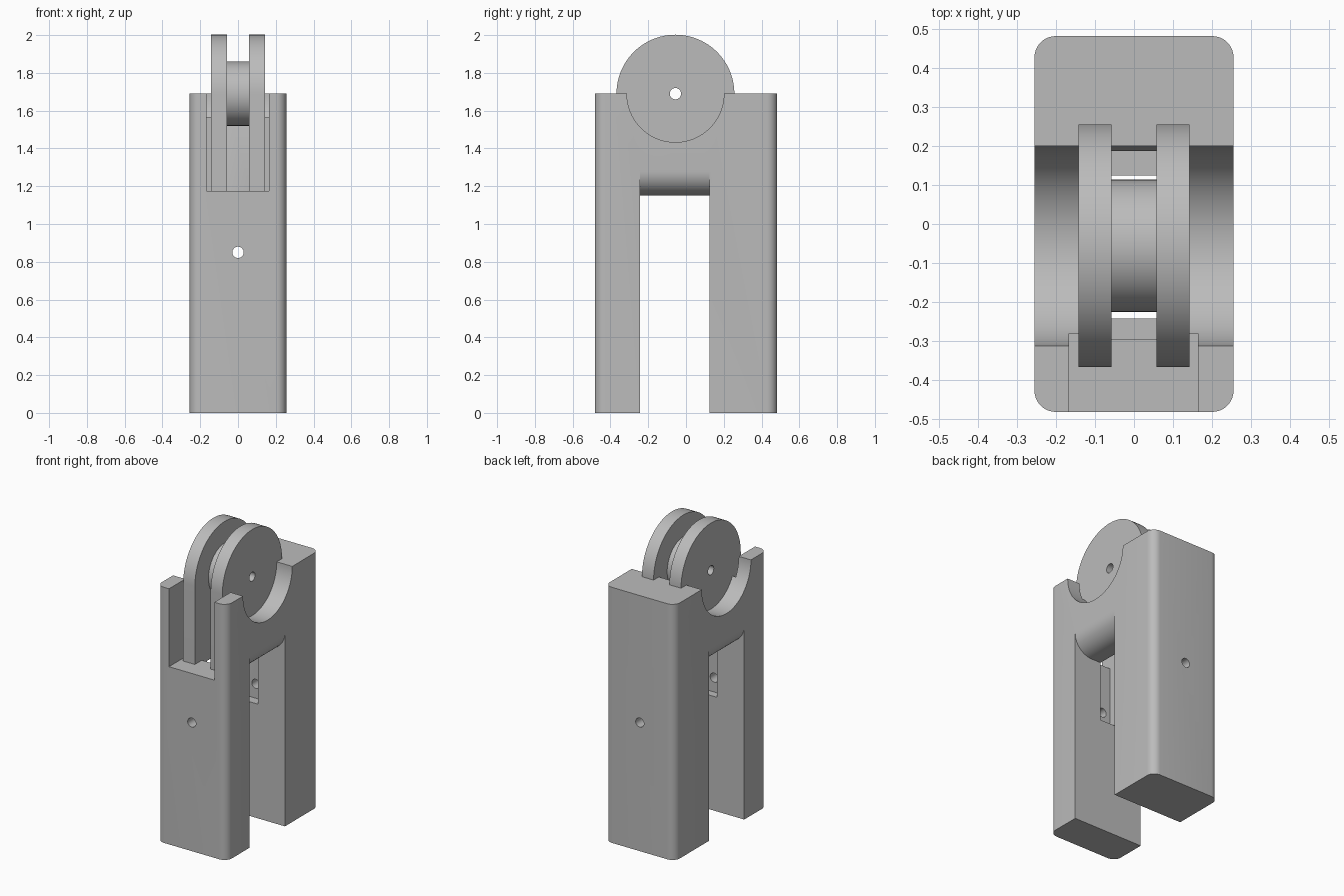
import bpy, bmesh, math
from mathutils import Vector

if "Cube" in bpy.data.objects:
    bpy.data.objects.remove(bpy.data.objects["Cube"], do_unlink=True)

grey = bpy.data.materials.new("plain grey")
grey.use_nodes = True
grey.diffuse_color = (0.5, 0.5, 0.5, 1)
grey.node_tree.nodes["Principled BSDF"].inputs["Base Color"].default_value = (0.5, 0.5, 0.5, 1)

AXLE_Y, AXLE_Z, TOP = -0.056, 1.69, 1.69


def arc(cx, cy, r, start, end, n):
    """Points on an arc, angles in degrees."""
    angles = [math.radians(start + (end - start) * i / n) for i in range(n + 1)]
    return [(cx + r * math.cos(a), cy + r * math.sin(a)) for a in angles]


def prism(name, points, axis, low, high):
    """Extrude a profile along an axis; the profile lies in the other two axes."""
    place = {"x": lambda u, v, w: (w, u, v),
             "y": lambda u, v, w: (u, w, v),
             "z": lambda u, v, w: (u, v, w)}[axis]
    bm = bmesh.new()
    face = bm.faces.new([bm.verts.new(place(u, v, low)) for u, v in points])
    made = bmesh.ops.extrude_face_region(bm, geom=[face])["geom"]
    shift = Vector(place(0, 0, high - low))
    bmesh.ops.translate(bm, vec=shift, verts=[g for g in made if isinstance(g, bmesh.types.BMVert)])
    bmesh.ops.recalc_face_normals(bm, faces=bm.faces)
    mesh = bpy.data.meshes.new(name)
    bm.to_mesh(mesh)
    bm.free()
    mesh.materials.append(grey)
    obj = bpy.data.objects.new(name, mesh)
    bpy.context.collection.objects.link(obj)
    return obj


def box(name, x0, x1, y0, y1, z0, z1):
    return prism(name, [(x0, y0), (x1, y0), (x1, y1), (x0, y1)], "z", z0, z1)


def rod(name, axis, u, v, r, low, high, n=64):
    return prism(name, arc(u, v, r, 0, 360, n)[:-1], axis, low, high)


def combine(target, tool, operation):
    """Apply a boolean and discard the tool."""
    mod = target.modifiers.new("combine", "BOOLEAN")
    mod.operation, mod.solver, mod.object = operation, "EXACT", tool
    bpy.context.view_layer.update()
    result = bpy.data.meshes.new_from_object(target.evaluated_get(bpy.context.evaluated_depsgraph_get()))
    target.modifiers.clear()
    target.data = result
    bpy.data.objects.remove(tool, do_unlink=True)


# Block with rounded upright edges
hx, hy, r = 0.256, 0.483, 0.055
outline = []
for i, (sx, sy) in enumerate([(1, 1), (-1, 1), (-1, -1), (1, -1)]):
    outline += arc(sx * (hx - r), sy * (hy - r), r, 90 * i, 90 * i + 90, 8)
body = prism("pulley_block", outline, "z", 0, TOP)

# Gap between the legs, under a crossbar with rounded lower edges
f = 0.13
half = arc(hx - f, 1.15 + f, f, -90, 0, 12) + [(0.4, 1.15 + f), (0.4, -0.1)]
gap = half + [(-x, z) for x, z in reversed(half)]
combine(body, prism("leg_gap", gap, "y", -0.243, 0.125), "DIFFERENCE")

# Round side recesses around the wheel
combine(body, rod("side_recess", "x", AXLE_Y, AXLE_Z, 0.257, -0.4, 0.4, 96), "DIFFERENCE")

# Front notch and rope channel
combine(body, box("front_notch", -0.167, 0.165, -0.6, -0.281, 1.175, 2.1), "DIFFERENCE")
combine(body, box("rope_channel", -0.058, 0.058, -0.295, 0.187, 0.755, 2.1), "DIFFERENCE")

# Wheel flanges running straight down into the block
flange = arc(AXLE_Y, AXLE_Z, 0.312, 0, 180, 48)
flange += [(AXLE_Y - 0.312, 1.16), (AXLE_Y + 0.312, 1.16)]
for x0, x1 in ((-0.143, -0.058), (0.058, 0.143)):
    combine(body, prism("flange", flange, "x", x0, x1), "UNION")

# Hub, axle hole and rope pin holes
combine(body, rod("hub", "x", AXLE_Y, AXLE_Z, 0.17, -0.07, 0.07), "UNION")
combine(body, rod("axle_hole", "x", AXLE_Y, AXLE_Z, 0.03, -0.5, 0.5, 32), "DIFFERENCE")
combine(body, rod("pin_hole", "y", 0, 0.85, 0.03, -0.6, 0.6, 32), "DIFFERENCE")

# Smooth rounds with crisp edges
for o in bpy.context.selected_objects:
    o.select_set(False)
bpy.context.view_layer.objects.active = body
body.select_set(True)
bpy.ops.object.shade_smooth_by_angle(angle=math.radians(30))
